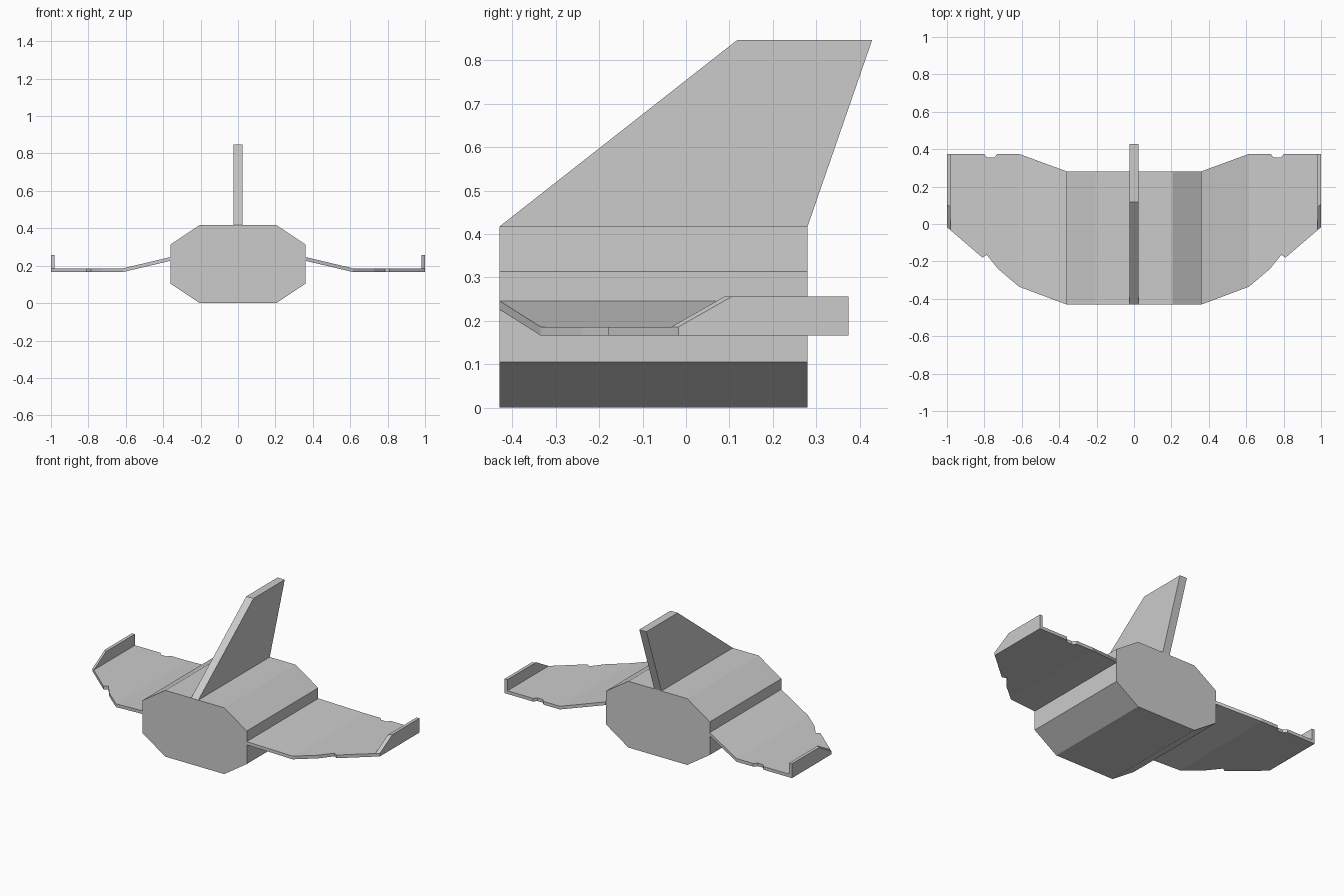
import bpy, bmesh
from mathutils import Vector

if "Cube" in bpy.data.objects:
    bpy.data.objects.remove(bpy.data.objects["Cube"])


def extruded(name, polygons, offset, mirror=False):
    """Extrude one or more joined polygons along an offset into a closed solid."""
    bm = bmesh.new()
    for poly in polygons:
        bm.faces.new([bm.verts.new(p) for p in poly])
    bmesh.ops.remove_doubles(bm, verts=bm.verts, dist=1e-5)
    base = bm.faces[:]
    res = bmesh.ops.extrude_face_region(bm, geom=base, use_keep_orig=True)
    moved = [g for g in res["geom"] if isinstance(g, bmesh.types.BMVert)]
    bmesh.ops.translate(bm, verts=moved, vec=Vector(offset))
    bmesh.ops.recalc_face_normals(bm, faces=bm.faces)
    mesh = bpy.data.meshes.new(name)
    bm.to_mesh(mesh)
    bm.free()
    obj = bpy.data.objects.new(name, mesh)
    bpy.context.collection.objects.link(obj)
    if mirror:
        obj.modifiers.new("Mirror", 'MIRROR').use_axis[0] = True
    return obj


# Fuselage: octagonal prism running front to back
half = [(0.205, 0.0), (0.362, 0.105), (0.362, 0.313), (0.205, 0.417)]
section = half + [(-x, z) for x, z in reversed(half)]
extruded("fuselage", [[(x, -0.43, z) for x, z in section]], (0, 0.71, 0))

# Swept tail fin
fin = [(-0.43, 0.417), (0.28, 0.417), (0.429, 0.847), (0.118, 0.847)]
extruded("tail_fin", [[(-0.025, y, z) for y, z in fin]], (0.05, 0, 0))

# Wings: drooping inner panel and flat, notched outer panel
Z = 0.166
inner = [(0.362, -0.43, 0.226), (0.615, -0.335, Z),
         (0.615, 0.375, Z), (0.362, 0.282, 0.226)]
outer = [(0.615, -0.335), (0.727, -0.24), (0.787, -0.165), (0.81, -0.18),
         (1.0, -0.017), (1.0, 0.375), (0.802, 0.375), (0.785, 0.355),
         (0.748, 0.355), (0.73, 0.375), (0.615, 0.375)]
extruded("wings", [inner, [(x, y, Z) for x, y in outer]], (0, 0, 0.02), True)

# Winglets: upright tip plates following the swept leading edge
tip = [(-0.017, 0.186), (0.106, 0.256), (0.375, 0.256), (0.375, 0.186)]
winglets = extruded("winglets", [[(1.0, y, z) for y, z in tip]],
                    (-0.02, 0, 0), True)
for v in winglets.data.vertices:
    if v.co.x < 0.99 and v.co.y < 0.2:
        v.co.y -= 0.017
